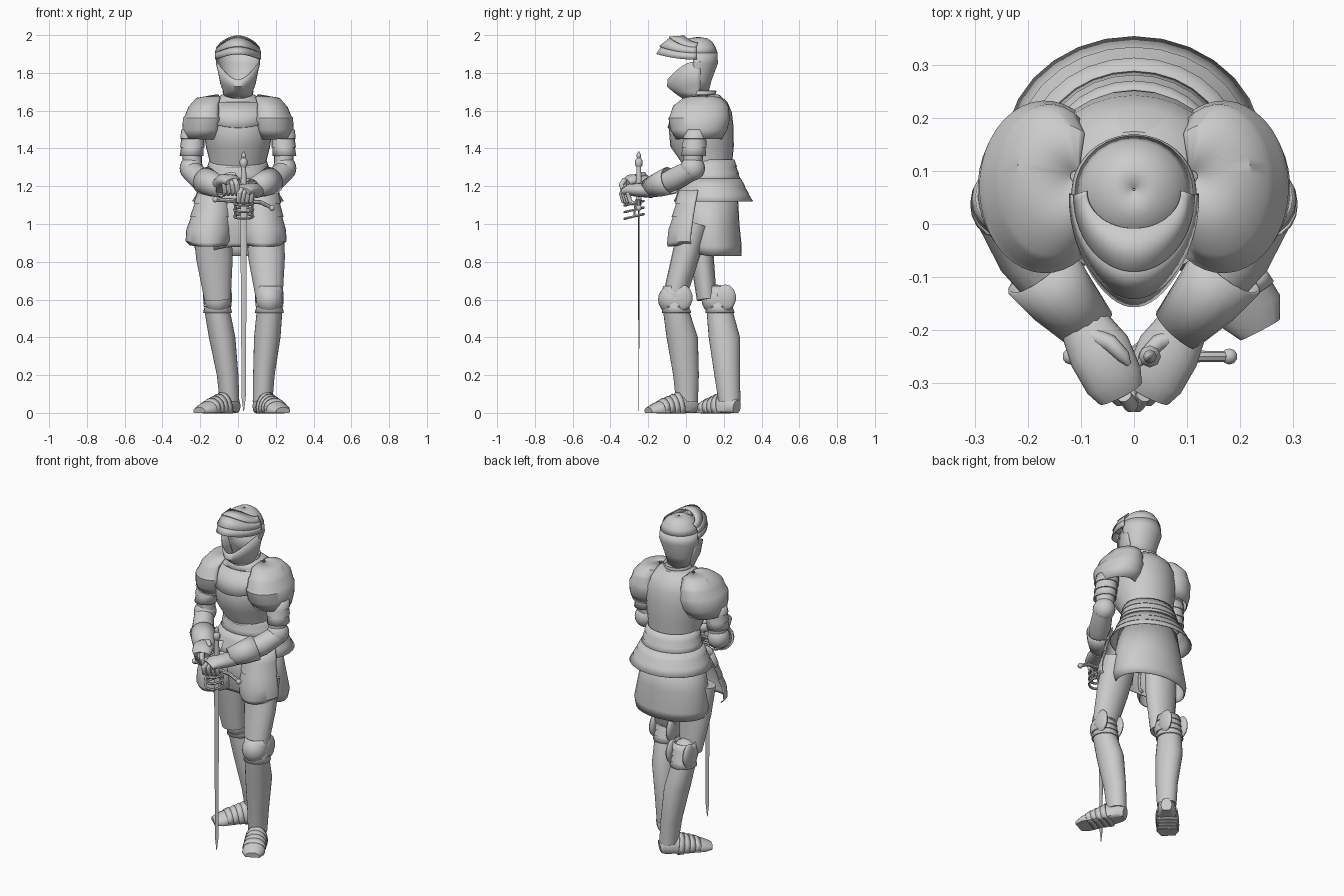
import bpy, bmesh, math
from mathutils import Vector

cube = bpy.data.objects.get("Cube")
if cube:
    bpy.data.objects.remove(cube, do_unlink=True)

steel = bpy.data.materials.new("plain steel grey")
steel.use_nodes = True
GREY = (0.6, 0.6, 0.6, 1)
steel.diffuse_color = GREY
steel.node_tree.nodes["Principled BSDF"].inputs["Base Color"].default_value = GREY


def finish(name, bm, side=1, thick=0, sharp=40):
    """Mirror if asked, turn the bmesh into a smooth-shaded object."""
    for v in bm.verts:
        v.co.x *= side
    bmesh.ops.recalc_face_normals(bm, faces=bm.faces)
    mesh = bpy.data.meshes.new(name)
    bm.to_mesh(mesh)
    bm.free()
    mesh.materials.append(steel)
    for p in mesh.polygons:
        p.use_smooth = True
    mesh.set_sharp_from_angle(angle=math.radians(sharp))
    obj = bpy.data.objects.new(name, mesh)
    bpy.context.scene.collection.objects.link(obj)
    if thick:
        mod = obj.modifiers.new("plate thickness", 'SOLIDIFY')
        mod.thickness = thick
        mod.offset = 0
    return obj


def skin(bm, loops, closed, caps):
    """Bridge rows of points with quads."""
    rows = [[bm.verts.new(p) for p in loop] for loop in loops]
    n = len(rows[0])
    for a, b in zip(rows, rows[1:]):
        for i in range(n if closed else n - 1):
            j = (i + 1) % n
            bm.faces.new((a[i], a[j], b[j], b[i]))
    if caps:
        bm.faces.new(rows[0])
        bm.faces.new(rows[-1])


def sweep(name, rings, arc=(0, 360), side=1, thick=0.006, caps=False, n=28, beak=0):
    """Stack level ellipses (x, y, z, rx, ry, front dip); arc 270 is the front, beak points it."""
    closed = arc[1] - arc[0] == 360
    loops = []
    for x, y, z, rx, ry, *dip in rings:
        loop = []
        for i in range(n):
            a = math.radians(arc[0] + (arc[1] - arc[0]) * i / (n if closed else n - 1))
            front = max(0, -math.sin(a))
            drop = dip[0] * front ** 2 if dip else 0
            squeeze = 1 - beak * front ** 2
            loop.append((x + rx * squeeze * math.cos(a), y + ry * math.sin(a), z - drop))
        loops.append(loop)
    bm = bmesh.new()
    skin(bm, loops, closed, caps)
    return finish(name, bm, side, 0 if caps else thick)


def limb(name, path, side=1, n=16, caps=True, floor=False, sharp=40):
    """Tube through (point, half width, half height) stations."""
    pts = [Vector(p) for p, *_ in path]
    axis = (pts[-1] - pts[0]).normalized()
    ref = Vector((0, 1, 0)) if abs(axis.z) > 0.8 else Vector((0, 0, 1))
    loops = []
    for k, (p, w, *h) in enumerate(path):
        t = (pts[min(k + 1, len(pts) - 1)] - pts[max(k - 1, 0)]).normalized()
        u = t.cross(ref).normalized()
        v = u.cross(t)
        h = h[0] if h else w
        loop = []
        for i in range(n):
            a = math.tau * i / n
            q = pts[k] + u * w * math.cos(a) + v * h * math.sin(a)
            if floor:
                q.z = max(q.z, 0)
            loop.append(q)
        loops.append(loop)
    bm = bmesh.new()
    skin(bm, loops, True, caps)
    return finish(name, bm, side, 0 if caps else 0.006, sharp)


def ball(name, centre, radii, side=1, n=20):
    bm = bmesh.new()
    bmesh.ops.create_uvsphere(bm, u_segments=n, v_segments=n // 2, radius=1)
    for v in bm.verts:
        v.co = Vector(centre) + Vector(c * r for c, r in zip(v.co, radii))
    return finish(name, bm, side)


def lames(top, bottom, count, step=0.006):
    """Overlapping bands between two rings."""
    rings = []
    mix = lambda f: [a + (b - a) * f for a, b in zip(top, bottom)]
    for i in range(count):
        upper = mix(i / count)
        upper[3] -= step
        upper[4] -= step
        rings += [upper, mix((i + 1) / count)]
    return rings


# Torso
sweep("cuirass", [(0, .12, 1.22, .15, .12), (0, .115, 1.31, .145, .128),
                  (0, .085, 1.41, .17, .168), (0, .08, 1.51, .185, .172),
                  (0, .088, 1.59, .18, .155), (0, .095, 1.645, .15, .125),
                  (0, .09, 1.685, .085, .085)], caps=True)
sweep("upper_breastplate", [(0, .08, 1.55, .188, .176, .04), (0, .086, 1.59, .183, .16, .02),
                            (0, .093, 1.645, .155, .13)], arc=(228, 312))
sweep("collar", [(0, .09, 1.64, .145, .12), (0, .08, 1.67, .1, .09),
                 (0, .075, 1.68, .075, .075), (0, .08, 1.705, .08, .08)])
sweep("waist_lames", lames((0, .125, 1.34, .152, .132), (0, .135, 1.23, .18, .155), 3, .004))
sweep("fauld", lames((0, .135, 1.24, .18, .156), (0, .145, 1.12, .24, .207), 3, .003))
sweep("mail_skirt", [(0, .12, 1.18, .17, .15), (0, .125, 1, .208, .155),
                     (0, .137, .88, .228, .155, -.02), (0, .14, .83, .215, .15, -.05)])

# Helmet with raised visor
sweep("helmet_back", [(0, .06, 1.69, .07, .055), (0, .06, 1.76, .088, .072),
                      (0, .06, 1.85, .115, .106), (0, .06, 1.905, .109, .104)], arc=(-12, 192))
sweep("helmet_dome", [(0, .06, 1.905, .109, .104), (0, .06, 1.935, .096, .094),
                      (0, .06, 1.962, .075, .077), (0, .063, 1.98, .045, .05),
                      (0, .065, 1.987, .002, .002)])
sweep("bevor", [(0, .06, 1.665, .07, .075), (0, .055, 1.7, .075, .12),
                (0, .055, 1.74, .09, .153, .01), (0, .055, 1.86, .114, .15, .095)],
      arc=(172, 368), beak=.12)
visor = [(0, .05, 1.87, .12, .205, -.03), (0, .05, 1.905, .12, .19, -.035),
         (0, .05, 1.935, .112, .14, -.055), (0, .06, 1.96, .09, .08, -.035)]
for i, (low, high) in enumerate(zip(visor, visor[1:])):
    lip = list(high)
    lip[4] -= .012
    sweep(f"visor_band_{i + 1}", [low, lip], arc=(178, 362), beak=.16 - .07 * i)

# Arms, tassets and hands
for label, s in (("left", 1), ("right", -1)):
    sweep(label + "_pauldron", [(.185, .068, 1.45, .1, .12), (.175, .068, 1.5, .117, .148),
                                (.168, .07, 1.56, .121, .16), (.168, .072, 1.57, .112, .155),
                                (.16, .078, 1.62, .1, .145), (.158, .08, 1.63, .092, .137),
                                (.14, .087, 1.665, .08, .1), (.11, .09, 1.682, .01, .01)],
          arc=(-125, 125), side=s)
    sweep(label + "_arm_lames", lames((.235, .05, 1.5, .068, .065), (.246, .04, 1.36, .06, .065), 3),
          side=s, n=18)
    limb(label + "_upper_arm", [((.23, .06, 1.55), .055), ((.245, .04, 1.4), .054),
                                ((.24, .035, 1.3), .05)], s)
    ball(label + "_elbow_cop", (.247, .035, 1.295), (.062, .066, .066), s)
    limb(label + "_forearm", [((.25, .03, 1.285), .055), ((.2, -.055, 1.24), .061),
                              ((.15, -.12, 1.21), .054), ((.09, -.19, 1.19), .036)], s)
    limb(label + "_gauntlet_cuff", [((.178, -.085, 1.23), .072), ((.135, -.14, 1.21), .063),
                                    ((.08, -.2, 1.19), .048)], s, caps=False)
    dz = .025 * -s
    limb(label + "_hand", [((.1, -.18, 1.19 + dz / 2), .045, .04), ((.065, -.24, 1.205 + dz), .06, .037),
                           ((.038, -.295, 1.205 + dz), .056, .032), ((.025, -.32, 1.195 + dz), .045, .022)], s)
    for i in range(4):
        x, y = .084 - .022 * i, -.288 - .012 * i
        limb(f"{label}_finger_{i + 1}", [((x, y, 1.21 + dz), .014), ((x - .012, y - .018, 1.185 + dz), .014),
                                         ((x - .015, y - .008, 1.145 + dz), .012),
                                         ((x - .01, y + .02, 1.13 + dz), .009)], s, n=10)
    limb(label + "_thumb", [((.08, -.21, 1.215 + dz), .016), ((.045, -.225, 1.235 + dz), .016),
                            ((.02, -.25, 1.235 + dz), .013), ((.01, -.265, 1.23 + dz), .005)], s, n=12)
    out = .008 - .01 * s
    sweep(label + "_tasset", lames((.115, .08, 1.18, .1, .12), (.134 + out, .048, .97, .12, .138), 3)
          + [(.138 + out, .045, .91, .12, .142, .01), (.138 + out, .045, .89, .1, .14, .01)],
          arc=(195, 352), side=s)


# Legs, the left one stepping forward
def leg(label, hip, knee, calf, shin, ankle, toe, depth, setback):
    hip, knee, calf, shin, ankle, toe = map(Vector, (hip, knee, calf, shin, ankle, toe))
    end = knee - Vector((0, setback, 0))
    limb(label + "_thigh", [(hip, .1, depth * 1.15), (hip.lerp(end, .45), .097, depth),
                            (end, .07, depth * .85)])
    above, below = knee + Vector((0, .005, .07)), knee + Vector((0, .015, -.07))
    ball(label + "_knee_cop", knee + Vector((0, -.005, 0)), (.072, .078, .08))
    sweep(label + "_knee_lames", lames((*above, .068, .065), (*below, .074, .075), 4), n=20)
    for place, out in (("outer", 1), ("inner", -1)):
        x = math.copysign(.057, knee.x) * out
        ball(f"{label}_{place}_knee_wing", knee + Vector((x, .045, .01)), (.02, .055, .07), n=14)
    sweep(label + "_greave", [(*below, .068, .07), (*calf, .07, .083),
                              (*shin, .057, .068), (*ankle, .052, .058)], caps=True)
    run = Vector((toe.x - ankle.x, toe.y - ankle.y, 0))
    at = lambda f, z: Vector((ankle.x, ankle.y, z)) + run * f
    limb(label + "_sabaton", [(at(-.22, .03), .03, .04), (at(-.1, .035), .048, .06),
                              (at(.25, .03), .055, .075), (at(.55, .02), .06, .055),
                              (at(.82, .012), .064, .04), (at(1, .008), .042, .022)], floor=True)
    for i in range(4):
        f = .18 + .13 * i
        limb(f"{label}_foot_lame_{i + 1}", [(at(f, .03), .06, .081 - .011 * i),
                                            (at(f + .13, .025), .063, .069 - .011 * i)],
             caps=False, floor=True)


leg("left", (.14, .045, 1), (.166, -.065, .6), (.155, -.02, .4), (.137, 0, .2),
    (.13, .005, .06), (.238, -.2, .06), .072, 0)
leg("right", (-.138, .065, 1), (-.108, .165, .6), (-.084, .203, .4), (-.055, .218, .2),
    (-.045, .23, .06), (-.205, .05, .06), .062, .055)

# Sword held point down
SX, SY = .03, -.25
limb("sword_blade", [((SX, SY, .01), .002, .001), ((SX, SY, .08), .011, .002),
                     ((SX, SY, 1.12), .018, .004)], n=4, sharp=20)
limb("sword_grip", [((SX, SY, 1.1), .014), ((SX, SY, 1.2), .017), ((SX, SY, 1.31), .012)], n=10)
limb("sword_pommel", [((SX, SY, 1.3), .012), ((SX, SY, 1.315), .021), ((SX, SY, 1.335), .021),
                      ((SX, SY, 1.35), .01), ((SX, SY, 1.365), .013), ((SX, SY, 1.385), .002)], n=8)
limb("sword_crossguard", [((-.12, SY, 1.13), .011), ((SX, SY, 1.12), .013), ((.12, SY, 1.115), .011),
                          ((.18, SY, 1.085), .01)], n=8)
for label, x, z in (("right", -.12, 1.13), ("left", .18, 1.085)):
    ball(label + "_guard_knob", (x, SY, z), (.016, .016, .016), n=10)
for k in range(3):
    rings = []
    for i in range(17):
        a = math.tau * i / 16
        d = Vector((math.cos(a), math.sin(a), 0))
        hub = Vector((SX, SY - .025, 1.04 + .035 * k + .012 * math.sin(a))) + d * .05
        rings.append([hub + (d * math.cos(b) + Vector((0, 0, math.sin(b)))) * .007
                      for b in (math.tau * j / 6 for j in range(6))])
    bm = bmesh.new()
    skin(bm, rings, True, False)
    finish(f"guard_ring_{k + 1}", bm)
for i, x in enumerate((-.045, .045)):
    limb(f"guard_bar_{i + 1}", [((SX + x, SY - .025, 1.035), .006), ((SX + x, SY - .015, 1.13), .006)], n=6)
